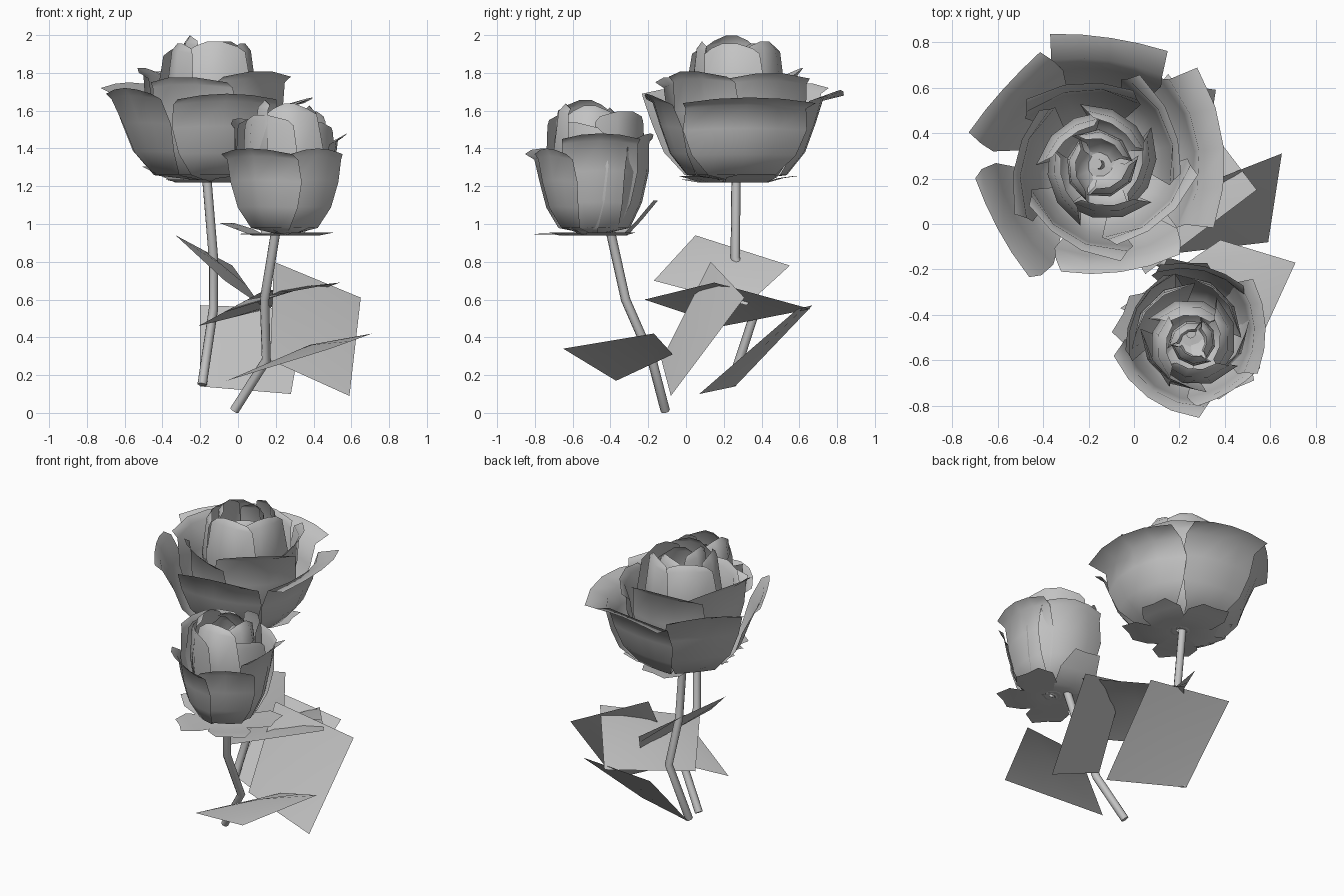
import bpy
from math import sin, cos, radians
from mathutils import Vector

cube = bpy.data.objects.get("Cube")
if cube:
    bpy.data.objects.remove(cube, do_unlink=True)

# Single plain grey
grey = bpy.data.materials.new("plain_grey")
grey.use_nodes = True
COLOR = (0.55, 0.55, 0.55, 1)
grey.diffuse_color = COLOR
for node in grey.node_tree.nodes:
    if node.type == 'BSDF_PRINCIPLED':
        node.inputs["Base Color"].default_value = COLOR
        node.inputs["Roughness"].default_value = 0.8


def sheet(name, rows):
    """Smooth open surface from a grid of points."""
    n = len(rows[0])
    verts = [p for row in rows for p in row]
    faces = [(j * n + i, j * n + i + 1, (j + 1) * n + i + 1, (j + 1) * n + i)
             for j in range(len(rows) - 1) for i in range(n - 1)]
    mesh = bpy.data.meshes.new(name)
    mesh.from_pydata(verts, [], faces)
    mesh.materials.append(grey)
    for poly in mesh.polygons:
        poly.use_smooth = True
    obj = bpy.data.objects.new(name, mesh)
    bpy.context.collection.objects.link(obj)


def curved_sheet(name, centre, angle, half, profile, drop, spiral, cols):
    """Sheet wrapped round a vertical axis; profile rows are radius, z, width."""
    rows = []
    for j, (r, z, width) in enumerate(profile):
        t = j / (len(profile) - 1)
        row = []
        for i in range(cols + 1):
            u = 2 * i / cols - 1
            a = radians(angle + u * half * width)
            rr = r * (1 + 0.07 * u * u + spiral * u)
            row.append((centre[0] + rr * cos(a), centre[1] + rr * sin(a),
                        z - drop * u * u * t * t))
        rows.append(row)
    sheet(name, rows)


def petal(name, centre, z0, angle, half, r_mid, r_lip, r_top, z_top,
          spiral=0.03, cols=4):
    h = z_top - z0
    profile = [(0.05, z0 - 0.01, 1), (r_mid * 0.64, z0 + 0.02, 0.9),
               (r_mid * 0.87, z0 + h * 0.3, 1.05),
               (r_mid, z0 + h * 0.62, 1.1),
               (r_lip, z_top - 0.04, 1.0), (r_top, z_top, 0.86)]
    curved_sheet(name, centre, angle, half, profile, 0.03, spiral, cols)


def ring(name, centre, z0, start, half, radii, tops):
    """Overlapping spiral of petals, one for each top height."""
    for i, z_top in enumerate(tops):
        petal(f"{name}_{i + 1}", centre, z0, start + 360 * i / len(tops), half,
              *radii, z_top, 0.1, 3)


def sepals(name, centre, z, radius, lifts):
    for i, lift in enumerate(lifts):
        profile = [(0.02, z, 1), (radius * 0.55, z - 0.015, 1),
                   (radius * 0.8, z + lift * 0.4, 0.8), (radius, z + lift, 0.4)]
        curved_sheet(f"{name}_{i + 1}", centre, 20 + 72 * i, 38, profile, 0, 0.05, 2)


def stem(name, points):
    curve = bpy.data.curves.new(name, 'CURVE')
    curve.dimensions = '3D'
    curve.bevel_depth = 0.025
    curve.bevel_resolution = 2
    curve.use_fill_caps = True
    spline = curve.splines.new('POLY')
    spline.points.add(len(points) - 1)
    for sp, p in zip(spline.points, points):
        sp.co = (*p, 1)
    curve.materials.append(grey)
    obj = bpy.data.objects.new(name, curve)
    bpy.context.collection.objects.link(obj)


def leaf(name, a, b, c, d, arch=0.0):
    """Four-cornered leaf whose middle is lifted by arch."""
    a, b, c, d = map(Vector, (a, b, c, d))
    rows = []
    for j in range(3):
        left, right = a.lerp(d, j / 2), b.lerp(c, j / 2)
        rows.append([left.lerp(right, i / 2) for i in range(3)])
    rows[1][1].z += arch
    sheet(name, rows)


# Tall open bloom
TALL, TALL_Z = (-0.15, 0.26), 1.24
for i, spec in enumerate([(212, 30, 0.44, 0.5, 0.53, 1.72),
                          (281, 36, 0.4, 0.44, 0.48, 1.69),
                          (8, 43, 0.42, 0.44, 0.55, 1.67),
                          (85, 30, 0.42, 0.46, 0.56, 1.71),
                          (142, 28, 0.43, 0.48, 0.54, 1.75)]):
    petal(f"tall_outer_petal_{i + 1}", TALL, TALL_Z, *spec)
ring("tall_middle_petal", TALL, TALL_Z, 30, 42, (0.33, 0.34, 0.37),
     (1.8, 1.83, 1.83, 1.78, 1.81))
ring("tall_inner_petal", TALL, TALL_Z, 62, 42, (0.24, 0.21, 0.18),
     (1.97, 1.95, 1.96, 1.97, 1.96))
ring("tall_heart_petal", TALL, TALL_Z, 70, 58, (0.15, 0.14, 0.11),
     (1.96, 2.0, 1.94))
sepals("tall_sepal", TALL, 1.235, 0.32, (0.03, 0.02, 0.07, 0.0, 0.02))
stem("tall_stem", [(-0.165, 0.265, 1.24), (-0.13, 0.26, 0.82),
                   (-0.13, 0.37, 0.55), (-0.19, 0.24, 0.15)])

# Short closed bloom
SHORT, SHORT_TIP, SHORT_Z = (0.25, -0.48), (0.26, -0.52), 0.96
for i, spec in enumerate([(236, 46, 0.28, 0.3, 0.34, 1.4),
                          (304, 34, 0.27, 0.29, 0.31, 1.4),
                          (5, 42, 0.26, 0.28, 0.33, 1.48),
                          (78, 42, 0.28, 0.28, 0.3, 1.48),
                          (155, 46, 0.26, 0.26, 0.27, 1.56)]):
    petal(f"short_outer_petal_{i + 1}", SHORT, SHORT_Z, *spec)
ring("short_middle_petal", SHORT, SHORT_Z, 50, 50, (0.23, 0.22, 0.21),
     (1.6, 1.56, 1.58, 1.54))
ring("short_inner_petal", SHORT_TIP, SHORT_Z, 95, 52, (0.19, 0.16, 0.12),
     (1.62, 1.66, 1.64, 1.63))
ring("short_heart_petal", SHORT_TIP, SHORT_Z, 10, 58, (0.1, 0.09, 0.06),
     (1.6, 1.62, 1.58))
sepals("short_sepal", SHORT, 0.955, 0.31, (0.0, 0.17, 0.05, -0.01, 0.0))
stem("short_stem", [(0.2, -0.4, 0.96), (0.14, -0.32, 0.6),
                    (0.15, -0.18, 0.28), (-0.02, -0.11, 0.012)])

# Leaves
leaf("upper_leaf", (-0.33, 0.05, 0.94), (-0.03, 0.55, 0.78),
     (0.12, 0.32, 0.57), (-0.07, -0.17, 0.7), 0.03)
leaf("middle_leaf", (-0.21, 0.2, 0.46), (0.05, -0.22, 0.6),
     (0.54, 0.15, 0.69), (0.15, 0.66, 0.55), 0.07)
leaf("side_leaf", (0.19, 0.13, 0.8), (0.65, 0.31, 0.61),
     (0.59, -0.08, 0.09), (0.17, -0.13, 0.28))
leaf("front_leaf", (-0.06, -0.37, 0.17), (0.49, -0.65, 0.34),
     (0.71, -0.17, 0.42), (0.38, -0.07, 0.31), 0.05)
leaf("back_leaf", (0.28, 0.07, 0.1), (-0.2, 0.26, 0.14),
     (-0.2, 0.67, 0.57), (0.36, 0.59, 0.55))
